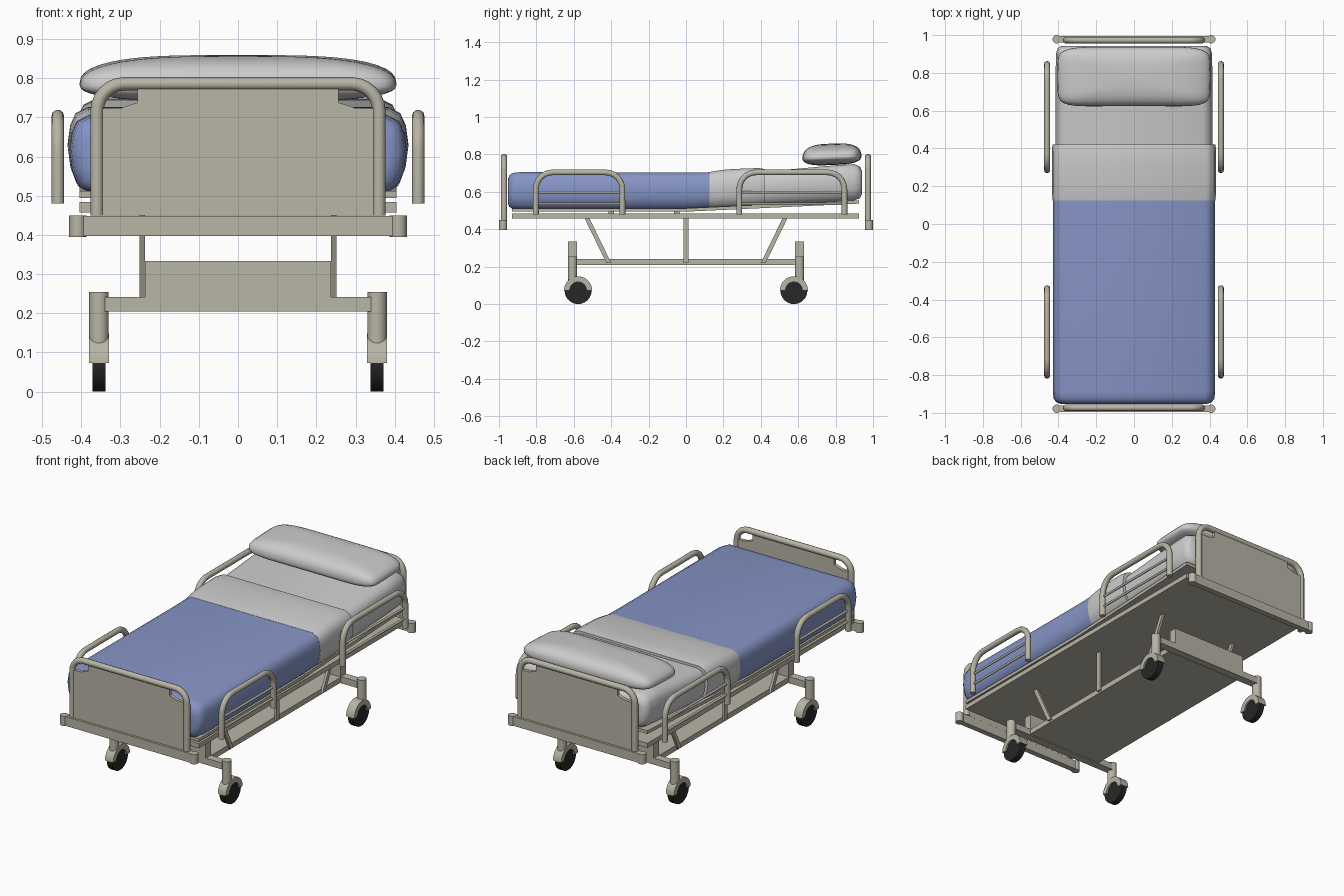
import bpy, bmesh, math
from mathutils import Vector

if "Cube" in bpy.data.objects:
    bpy.data.objects.remove(bpy.data.objects["Cube"])


def material(name, rgb):
    m = bpy.data.materials.new(name)
    m.diffuse_color = (*rgb, 1)
    m.use_nodes = True
    m.node_tree.nodes["Principled BSDF"].inputs["Base Color"].default_value = m.diffuse_color
    return m


METAL = material("beige_metal", (0.48, 0.46, 0.38))
BLUE = material("blue_blanket", (0.24, 0.30, 0.57))
BLACK = material("black_rubber", (0.02, 0.02, 0.02))


def add(name, bm, mat=None, angle=35):
    bmesh.ops.recalc_face_normals(bm, faces=bm.faces)
    me = bpy.data.meshes.new(name)
    bm.to_mesh(me)
    bm.free()
    me.shade_smooth()
    me.set_sharp_from_angle(angle=math.radians(angle))
    if mat:
        me.materials.append(mat)
    ob = bpy.data.objects.new(name, me)
    bpy.context.collection.objects.link(ob)
    return ob


def box(name, x, y, z, mat=METAL, tilt=0):
    # x, y, z are (min, max) ranges; tilt raises the +y end
    bm = bmesh.new()
    bmesh.ops.create_cube(bm, size=1)
    for v in bm.verts:
        v.co = [r[0] + (c + 0.5) * (r[1] - r[0]) for c, r in zip(v.co, (x, y, z))]
        if v.co.y > y[0] + 1e-4:
            v.co.z += tilt
    return add(name, bm, mat)


def prism(name, pts, axis, lo, hi, mat=METAL):
    # extrude a 2D outline: axis "x" takes (y, z) points, "y" (x, z), "z" (x, y)
    def place(a, b, d):
        return {"x": (d, a, b), "y": (a, d, b), "z": (a, b, d)}[axis]
    bm = bmesh.new()
    face = bm.faces.new([bm.verts.new(place(a, b, lo)) for a, b in pts])
    new = bmesh.ops.extrude_face_region(bm, geom=[face])["geom"]
    off = Vector(place(0, 0, hi - lo))
    bmesh.ops.translate(bm, vec=off, verts=[v for v in new if isinstance(v, bmesh.types.BMVert)])
    return add(name, bm, mat)


def arc(cx, cy, r, a0, a1, n):
    return [(cx + r * math.cos(math.radians(a0 + (a1 - a0) * i / n)),
             cy + r * math.sin(math.radians(a0 + (a1 - a0) * i / n))) for i in range(n + 1)]


def tube(name, pts, r):
    cu = bpy.data.curves.new(name, "CURVE")
    cu.dimensions = "3D"
    cu.bevel_depth, cu.bevel_resolution, cu.use_fill_caps = r, 3, True
    sp = cu.splines.new("POLY")
    sp.points.add(len(pts) - 1)
    for p, co in zip(sp.points, pts):
        p.co = (*co, 1)
    cu.materials.append(METAL)
    ob = bpy.data.objects.new(name, cu)
    bpy.context.collection.objects.link(ob)
    bpy.ops.object.select_all(action="DESELECT")
    ob.select_set(True)
    bpy.context.view_layer.objects.active = ob
    bpy.ops.object.convert(target="MESH")


def hoop(a0, a1, zb, zt, r):
    # upside-down U outline with rounded upper corners
    return ([(a0, zb)] + arc(a0 + r, zt - r, r, 180, 90, 6)
            + arc(a1 - r, zt - r, r, 90, 0, 6) + [(a1, zb)])


def loft(name, rings, mat=None):
    # soft slab along y; each ring is (y, half width, bottom z, top z)
    half = [(0.87, 0), (0.95, 0.1), (0.985, 0.3), (1, 0.55), (0.985, 0.78), (0.955, 0.92), (0.88, 1)]
    section = half + [(-u, t) for u, t in reversed(half)]
    bm = bmesh.new()
    loops = [[bm.verts.new((u * w, y, b + t * (h - b))) for u, t in section] for y, w, b, h in rings]
    n = len(section)
    for p, q in zip(loops, loops[1:]):
        for i in range(n):
            bm.faces.new((p[i], p[(i + 1) % n], q[(i + 1) % n], q[i]))
    bm.faces.new(loops[0])
    bm.faces.new(loops[-1])
    return add(name, bm, mat, 50)


# Headboard and footboard
panel = [(-0.36, 0.45), (-0.36, 0.722), (-0.30, 0.724), (-0.257, 0.738), (-0.257, 0.787)]
panel += [(-x, z) for x, z in reversed(panel)]
for end, s in (("foot", -1), ("head", 1)):
    y = s * 0.973
    prism(end + "board_panel", panel, "y", y - 0.01, y + 0.01)
    tube(end + "board_frame", [(x, y, z) for x, z in hoop(-0.36, 0.36, 0.45, 0.786, 0.07)], 0.017)
    y = s * 0.978
    box(end + "_bumper_bar", (-0.41, 0.41), (y - 0.016, y + 0.016), (0.397, 0.449))
    for x in (-0.409, 0.409):
        prism(end + "_bumper_cap", arc(x, y, 0.022, 0, 345, 23), "z", 0.395, 0.45)

# Deck: lower frame and two mattress platforms, the head one tilted
box("deck_frame", (-0.405, 0.405), (-0.93, 0.925), (0.457, 0.484))
box("foot_platform", (-0.405, 0.405), (-0.93, 0), (0.494, 0.512))
box("head_platform", (-0.405, 0.405), (0, 0.925), (0.494, 0.512), tilt=0.043)
for y in (-0.8, -0.4, -0.05):
    box("platform_spacer", (-0.36, 0.36), (y - 0.015, y + 0.015), (0.48, 0.5))

# Base
box("base_plate", (-0.24, 0.24), (-0.6, 0.6), (0.21, 0.24))
for x in (-0.245, 0.245):
    for top, low in ((-0.53, -0.413), (0, 0), (0.53, 0.413)):
        prism("lift_strut", [(top - 0.013, 0.46), (top + 0.013, 0.46), (low + 0.013, 0.22),
                             (low - 0.013, 0.22)], "x", x - 0.007, x + 0.007)
for s in (-1, 1):
    y = s * 0.607
    box("cross_beam", (-0.34, 0.34), (y - 0.023, y + 0.023), (0.205, 0.242))
    box("cross_plate", (-0.238, 0.238), (y - 0.023, y + 0.023), (0.24, 0.334))
    # Casters
    for x in (-0.355, 0.355):
        prism("caster_post", arc(x, y, 0.025, 0, 345, 23), "z", 0.12, 0.255)
        wy = s * 0.577
        prism("caster_wheel", arc(wy, 0.072, 0.072, 0, 350, 35), "x", x - 0.017, x + 0.017, BLACK)
        prism("caster_fender", arc(wy, 0.073, 0.075, 0, 180, 16) + arc(wy, 0.073, 0.045, 180, 0, 12),
              "x", x - 0.026, x + 0.026)

# Side rails
for x in (-0.46, 0.46):
    for end, y0, y1 in (("foot", -0.803, -0.34), ("head", 0.285, 0.847)):
        tube(end + "_side_rail", [(x, y, z) for y, z in hoop(y0, y1, 0.48, 0.704, 0.09)], 0.016)
        for z in (0.535, 0.597):
            tube(end + "_rail_bar", [(x, y0, z), (x, y1, z)], 0.007)

# Mattress, blanket and folded sheet
loft("mattress", [(-0.93, 0.38, 0.53, 0.67), (-0.90, 0.40, 0.512, 0.69), (0, 0.41, 0.512, 0.69),
                  (0.42, 0.415, 0.53, 0.708), (0.80, 0.415, 0.548, 0.742), (0.90, 0.413, 0.555, 0.748),
                  (0.93, 0.405, 0.565, 0.735), (0.942, 0.385, 0.59, 0.71)])
loft("blanket", [(-0.953, 0.385, 0.54, 0.665), (-0.945, 0.41, 0.52, 0.688), (-0.925, 0.425, 0.508, 0.701),
                 (-0.89, 0.43, 0.505, 0.705), (0, 0.43, 0.505, 0.703), (0.14, 0.43, 0.512, 0.705)], BLUE)
loft("folded_sheet", [(0.125, 0.431, 0.51, 0.706), (0.16, 0.434, 0.512, 0.712), (0.22, 0.435, 0.515, 0.72),
                      (0.32, 0.435, 0.52, 0.725), (0.39, 0.434, 0.525, 0.727), (0.42, 0.432, 0.528, 0.722)])

# Pillow: a sphere squared off in plan, fuller on top than below
bm = bmesh.new()
bmesh.ops.create_uvsphere(bm, u_segments=48, v_segments=20, radius=1)


def power(c, e):
    return math.copysign(abs(c) ** e, c)


for v in bm.verts:
    a = math.atan2(v.co.y, v.co.x)
    r = math.hypot(v.co.x, v.co.y) ** 0.62
    px, py = r * power(math.cos(a), 0.32), r * power(math.sin(a), 0.32)
    pinch = 1 - 0.04 * (1 - px * px) * (py < 0)
    z = v.co.z
    v.co = (0.405 * px, 0.778 + 0.16 * py * pinch,
            0.785 + power(z, 0.85) * (0.073 if z > 0 else 0.042) + 0.006 * py)
add("pillow", bm, None, 80)
